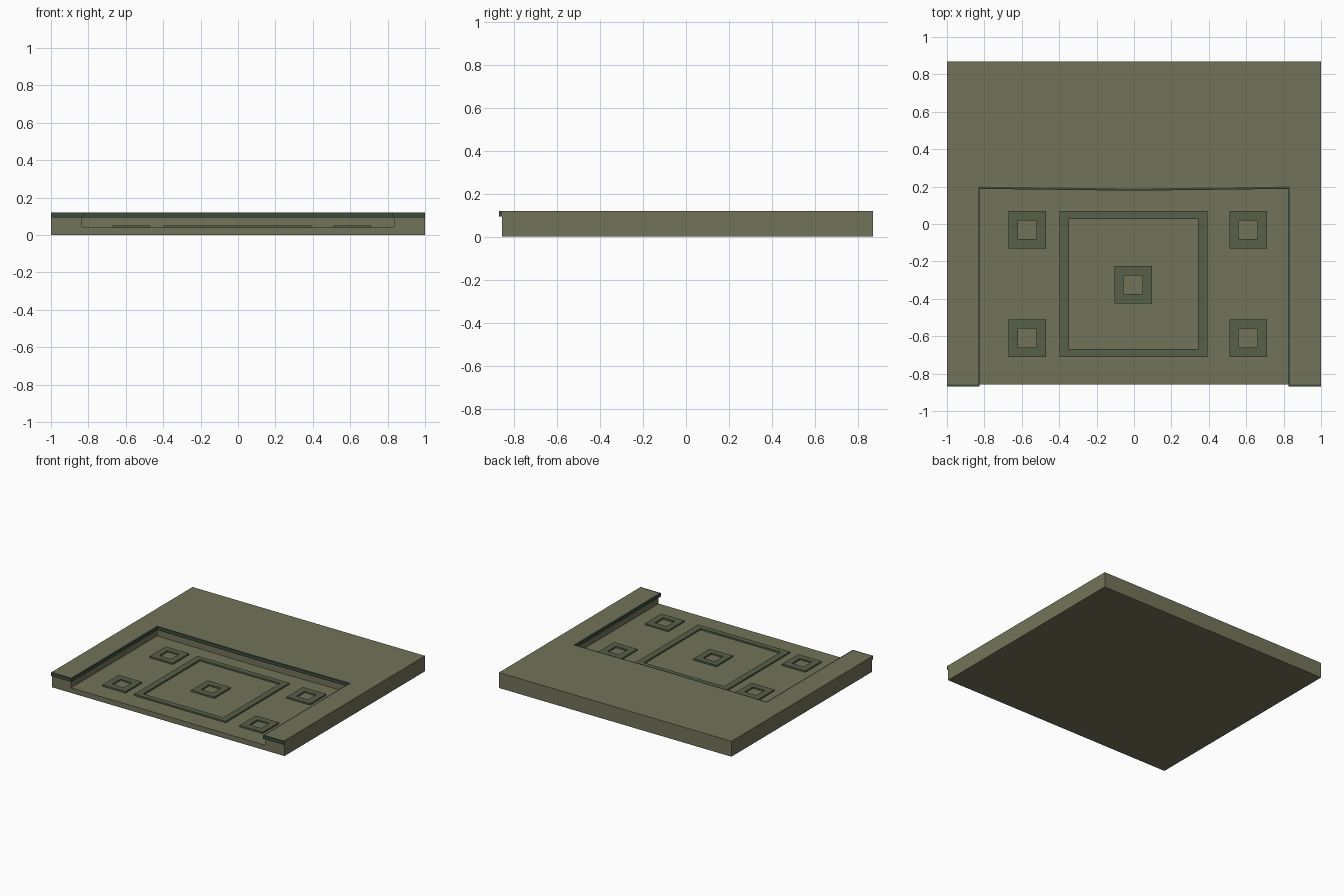
import bpy, bmesh

if "Cube" in bpy.data.objects:
    bpy.data.objects.remove(bpy.data.objects["Cube"])


def material(name, rgb):
    m = bpy.data.materials.new(name)
    m.diffuse_color = (*rgb, 1)
    m.use_nodes = True
    m.node_tree.nodes["Principled BSDF"].inputs["Base Color"].default_value = m.diffuse_color
    return m


OLIVE = material("olive", (0.17, 0.175, 0.10))
GREEN = material("green", (0.095, 0.115, 0.065))
DARK = material("dark_green", (0.045, 0.07, 0.045))


def prism(name, outline, z0, z1, mat):
    """Extrude a flat outline from z0 to z1."""
    bm = bmesh.new()
    face = bm.faces.new([bm.verts.new((x, y, z0)) for x, y in outline])
    ext = bmesh.ops.extrude_face_region(bm, geom=[face], use_keep_orig=True)
    for v in ext["geom"]:
        if isinstance(v, bmesh.types.BMVert):
            v.co.z = z1
    bmesh.ops.recalc_face_normals(bm, faces=bm.faces[:])
    mesh = bpy.data.meshes.new(name)
    bm.to_mesh(mesh)
    bm.free()
    mesh.materials.append(mat)
    ob = bpy.data.objects.new(name, mesh)
    bpy.context.collection.objects.link(ob)
    return ob


def rect(x0, x1, y0, y1):
    return [(x0, y0), (x1, y0), (x1, y1), (x0, y1)]


def cut(ob, cutter):
    """Subtract the cutter, apply, and remove it."""
    mod = ob.modifiers.new("cut", 'BOOLEAN')
    mod.operation, mod.solver, mod.object = 'DIFFERENCE', 'EXACT', cutter
    cutter.hide_render = True
    bpy.context.view_layer.objects.active = ob
    bpy.ops.object.modifier_apply(modifier=mod.name)
    bpy.data.objects.remove(cutter)


def ring(name, outer, inner, z0, z1, mat):
    ob = prism(name, rect(*outer), z0, z1, mat)
    cut(ob, prism(name + "_cutter", rect(*inner), z0 - 0.1, z1 + 0.1, mat))
    return ob


FLOOR, TOP, FRONT = 0.04, 0.12, -0.857

# base slab with raised U-shaped platform around a sunken court
base = prism("base_platform", rect(-1, 1, FRONT, 0.87), 0, TOP, OLIVE)
court = [(-0.835, -1), (0.835, -1), (0.835, 0.2), (0, 0.19), (-0.835, 0.2)]
cut(base, prism("court_cutter", court, FLOOR, 0.3, OLIVE))

# overhanging lip along the platform edge
lip = [(-1, -0.87), (-0.825, -0.87), (-0.825, 0.188), (0, 0.178),
       (0.825, 0.188), (0.825, -0.87), (1, -0.87), (1, FRONT),
       (0.835, FRONT), (0.835, 0.2), (0, 0.19), (-0.835, 0.2),
       (-0.835, FRONT), (-1, FRONT)]
prism("edge_lip", lip, 0.093, TOP, DARK)

# large square border on the court floor
ring("large_floor_border", (-0.397, 0.392, -0.71, 0.07),
     (-0.347, 0.342, -0.667, 0.028), FLOOR, 0.052, GREEN)

# small square rings: one in the middle, four at the sides
for i, (x, y) in enumerate([(-0.005, -0.325), (-0.57, -0.03), (0.61, -0.03),
                            (-0.57, -0.61), (0.61, -0.61)]):
    ring(f"small_floor_ring_{i + 1}", (x - 0.1, x + 0.1, y - 0.1, y + 0.1),
         (x - 0.05, x + 0.05, y - 0.05, y + 0.05), FLOOR, 0.052, GREEN)
